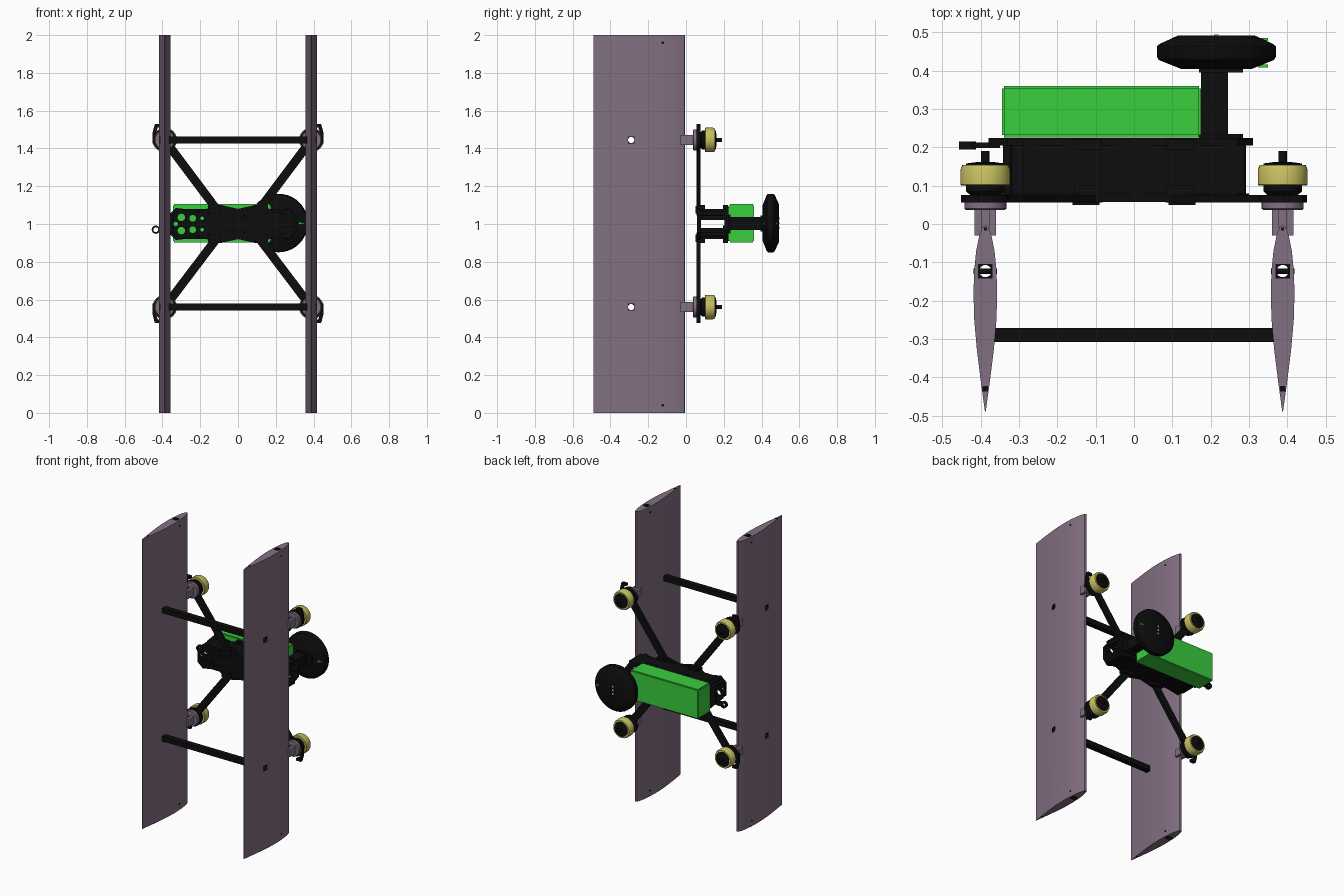
import bpy, bmesh, math
from mathutils import Vector, Matrix

cube = bpy.data.objects.get("Cube")
if cube:
    bpy.data.objects.remove(cube, do_unlink=True)


def material(name, rgb):
    m = bpy.data.materials.new(name)
    m.use_nodes = True
    m.diffuse_color = (*rgb, 1)
    m.node_tree.nodes["Principled BSDF"].inputs["Base Color"].default_value = (*rgb, 1)
    return m


BLACK = material("carbon black", (0.004, 0.004, 0.004))
MAUVE = material("wing mauve", (0.225, 0.16, 0.225))
GREEN = material("battery green", (0.042, 0.62, 0.048))
YELLOW = material("motor yellow", (0.58, 0.54, 0.12))


def finish(name, bm, mat, smooth=False):
    bmesh.ops.recalc_face_normals(bm, faces=bm.faces)
    me = bpy.data.meshes.new(name)
    bm.to_mesh(me)
    bm.free()
    ob = bpy.data.objects.new(name, me)
    bpy.context.collection.objects.link(ob)
    me.materials.append(mat)
    if smooth:
        bpy.ops.object.select_all(action='DESELECT')
        ob.select_set(True)
        bpy.context.view_layer.objects.active = ob
        bpy.ops.object.shade_smooth_by_angle(angle=math.radians(35))
    return ob


def box(name, lo, hi, mat, bevel=0):
    bm = bmesh.new()
    bmesh.ops.create_cube(bm, size=1)
    lo, hi = Vector(lo), Vector(hi)
    for v in bm.verts:
        v.co = (lo + hi) / 2 + v.co * (hi - lo)
    if bevel:
        bmesh.ops.bevel(bm, geom=bm.edges[:], offset=bevel, segments=2, affect='EDGES')
    return finish(name, bm, mat)


def prism(name, pts, axis, a, b, mat, smooth=False):
    """Extrude a 2D outline along y (points are x, z) or z (points are x, y)."""
    bm = bmesh.new()
    put = (lambda p: (p[0], a, p[1])) if axis == 'y' else (lambda p: (p[0], p[1], a))
    face = bm.faces.new([bm.verts.new(put(p)) for p in pts])
    new = bmesh.ops.extrude_face_region(bm, geom=[face])["geom"]
    shift = (0, b - a, 0) if axis == 'y' else (0, 0, b - a)
    bmesh.ops.translate(bm, vec=shift, verts=[g for g in new if isinstance(g, bmesh.types.BMVert)])
    return finish(name, bm, mat, smooth)


def lathe(name, x, z, profile, mat, n=32):
    """Turn a profile of (radius, y) around an axis along y."""
    bm = bmesh.new()
    rings = []
    for r, y in profile:
        rings.append([bm.verts.new((x + r * math.cos(2 * math.pi * i / n), y,
                                    z + r * math.sin(2 * math.pi * i / n))) for i in range(n)])
    for p, q in zip(rings, rings[1:]):
        for i in range(n):
            bm.faces.new((p[i], p[i - 1], q[i - 1], q[i]))
    bm.faces.new(rings[0])
    bm.faces.new(rings[-1])
    return finish(name, bm, mat, True)


def rod(name, centre, axis, r, length, mat, n=20):
    bm = bmesh.new()
    rot = {'x': Matrix.Rotation(math.pi / 2, 4, 'Y'), 'y': Matrix.Rotation(math.pi / 2, 4, 'X'),
           'z': Matrix()}[axis]
    bmesh.ops.create_cone(bm, cap_ends=True, segments=n, radius1=r, radius2=r, depth=length,
                          matrix=Matrix.Translation(centre) @ rot)
    return finish(name, bm, mat, True)


def cut(ob, *cutters):
    """Subtract the cutters, bake the result and drop the modifiers."""
    for c in cutters:
        c.hide_render = True
        mod = ob.modifiers.new("cut", 'BOOLEAN')
        mod.object, mod.operation, mod.solver = c, 'DIFFERENCE', 'EXACT'
    dg = bpy.context.evaluated_depsgraph_get()
    me = bpy.data.meshes.new_from_object(ob.evaluated_get(dg))
    ob.modifiers.clear()
    ob.data = me


def drop(*obs):
    for o in obs:
        bpy.data.objects.remove(o, do_unlink=True)


WX, LOW, HIGH = 0.388, 0.56, 1.445
BAR_Y, SPAR_Y = -0.29, -0.123

# Wings: symmetric airfoil with square tunnels for the bars and spar
half = [(0.008, -0.008), (0.016, -0.03), (0.024, -0.07), (0.029, -0.12), (0.031, -0.18),
        (0.029, -0.25), (0.022, -0.33), (0.012, -0.41), (0.001, -0.49)]
for side, s in (("left", 1), ("right", -1)):
    cx = s * WX
    outline = [(cx, -0.004)] + [(cx + w, y) for w, y in half] + [(cx - w, y) for w, y in reversed(half)]
    wing = prism(side + "_wing", outline, 'z', 0, 2, MAUVE, True)
    tools = [box("cutter", (cx - .019, SPAR_Y - .019, -1), (cx + .019, SPAR_Y + .019, 3), BLACK)]
    tools += [box("cutter", (cx - .1, BAR_Y - .018, z - .018), (cx + .1, BAR_Y + .018, z + .018), BLACK)
              for z in (LOW, HIGH)]
    cut(wing, *tools)
    drop(*tools)
    # Hollow spar
    spar = box(side + "_spar", (cx - .019, SPAR_Y - .019, 0), (cx + .019, SPAR_Y + .019, 2), BLACK)
    bore = rod("cutter", (cx, SPAR_Y, 1), 'z', 0.016, 4, BLACK)
    cut(spar, bore)
    drop(bore)
    # Dark pin holes on the tips and flanks
    for z in (0, 2):
        for y, r in ((-0.43, 0.007), (-0.013, 0.004)):
            box(side + "_tip_pin", (cx - r, y - r, z - .001), (cx + r, y + r, z + .001), BLACK)
    for z in (0.04, 1.96):
        rod(side + "_flank_pin", (cx, SPAR_Y, z), 'x', 0.007, 0.061, BLACK, 12)

# Hollow cross bars
for name, z in (("lower_cross_bar", LOW), ("upper_cross_bar", HIGH)):
    bar = box(name, (-.413, BAR_Y - .018, z - .018), (.413, BAR_Y + .018, z + .018), BLACK)
    bore = rod("cutter", (0, BAR_Y, z), 'x', 0.0165, 2, BLACK)
    cut(bar, bore)
    drop(bore)

# Motors, mounts and arms at the four corners
for sx in (1, -1):
    for z, sz in ((LOW, -1), (HIGH, 1)):
        x = sx * WX
        tag = ("left" if sx > 0 else "right") + ("_upper_" if sz > 0 else "_lower_")
        for d in (-1, 1):
            box(tag + "mount_cheek", (x + d * .019 - .009, -.03, z - .026),
                (x + d * .019 + .009, .04, z + .026), MAUVE)
        box(tag + "mount_core", (x - .012, -.02, z - .015), (x + .012, .04, z + .015), MAUVE)
        lathe(tag + "mount_plate", x, z, [(.05, .036), (.055, .04), (.055, .056)], MAUVE)
        lathe(tag + "arm_pad", x, z, [(.06, .056), (.06, .076)], BLACK)
        lathe(tag + "motor_base", x, z, [(.04, .076), (.05, .085), (.05, .1)], BLACK)
        lathe(tag + "motor_bell", x, z, [(.062, .1), (.065, .103), (.065, .142), (.06, .154)], YELLOW)
        lathe(tag + "motor_cap", x, z, [(.05, .15), (.05, .158), (.02, .162)], BLACK)
        rod(tag + "shaft", (x, .17, z), 'y', .011, .04, BLACK)
        hook = [(.405, .085), (.44, .085), (.452, .04), (.452, -.02), (.435, -.02),
                (.437, .03), (.425, .065), (.405, .068)]
        prism(tag + "arm_guard", [(sx * a, z + sz * b) for a, b in hook], 'y', .056, .076, BLACK)
        p, q = Vector((x, z)), Vector((sx * .1, 1 + sz * .06))
        n = (q - p).orthogonal().normalized() * .023
        prism(tag + "arm", [p + n, q + n, q - n, p - n], 'y', .056, .076, BLACK)
        box(tag + "arm_clamp", (sx * .125 - .035, .05, 1 + sz * .075 - .02),
            (sx * .125 + .035, .08, 1 + sz * .075 + .02), BLACK)


# Frame plates with lightening holes shared between front and back
def plate(name, quarter, y0, y1):
    up = [(a, 1 + b) for a, b in quarter]
    down = [(a, 1 - b) for a, b in reversed(quarter)]
    return prism(name, up + down, 'y', y0, y1, BLACK)


front = plate("front_plate", [(-.35, .045), (-.31, .08), (-.2, .06), (-.14, .095), (-.09, .1), (0, .08),
                              (.09, .1), (.14, .095), (.2, .06), (.27, .08), (.3, .045)], .058, .08)
back = plate("back_plate", [(-.38, .035), (-.33, .085), (-.2, .07), (-.12, .09), (0, .08),
                            (.12, .09), (.2, .07), (.27, .085), (.31, .035)], .205, .224)
holes = [(-.3, .035, .02), (-.24, .03, .018), (-.19, .03, .01), (.24, .035, .02), (.03, .035, .009),
         (-.03, .035, .009), (-.33, 0, .012), (.275, 0, .012)]
tools = [rod("cutter", (x, .14, 1 + s * z), 'y', r, .5, BLACK, 16)
         for x, z, r in holes for s in ((1, -1) if z else (1,))]
cut(front, *tools)
cut(back, *tools)
drop(*tools)

# Side walls and electronics leave a channel through the middle
for s in (1, -1):
    def slab(name, x0, x1, z0, z1, y0=.079, y1=.206):
        a, b = sorted((1 + s * z0, 1 + s * z1))
        box(name, (x0, y0, a), (x1, y1, b), BLACK)
    slab("side_wall", -.29, .29, .066, .08)
    slab("electronics_stack", -.13, .13, .02, .07)
    slab("end_block", .18, .21, .02, .07)
    slab("camera_cheek", -.32, -.27, .055, .07, .06)
    for x in (-.33, .28):
        rod("standoff", (x, .142, 1 + s * .055), 'y', .012, .13, BLACK, 12)
    for x in (-.12, .12):
        slab("strap_lug", x - .035, x + .035, .075, .1, .08, .1)
        slab("strap_lug", x - .035, x + .035, .075, .1, .195, .222)

# Antenna socket at the right end
box("antenna_tab", (-.42, .198, .955), (-.35, .213, .985), BLACK)
ring = rod("antenna_socket", (-.435, .205, .97), 'y', .022, .02, BLACK)
bore = rod("cutter", (-.435, .205, .97), 'y', .013, .1, BLACK)
cut(ring, bore)
drop(bore)

# Battery
box("battery", (-.345, .226, .903), (.175, .36, 1.105), GREEN, .006)

# Mast and positioning puck
box("mast", (.175, .22, .967), (.245, .41, 1.037), BLACK)
box("mast_foot", (.17, .222, .95), (.285, .235, 1.05), BLACK)
box("mast_head", (.17, .395, .96), (.285, .408, 1.045), BLACK)
PX, PZ = .215, 1.005
lathe("puck", PX, PZ, [(.09, .404), (.15, .428), (.155, .436), (.155, .464), (.148, .47),
                       (.1, .492)], BLACK, 40)
for y in (.413, .482):
    box("puck_light", (PX + .108, y - .005, PZ - .004), (PX + .135, y + .003, PZ + .004), GREEN)
for d in (-.025, 0, .025):
    box("puck_mark", (PX - .006, .49, PZ + d - .006), (PX + .006, .494, PZ + d + .006), YELLOW)
